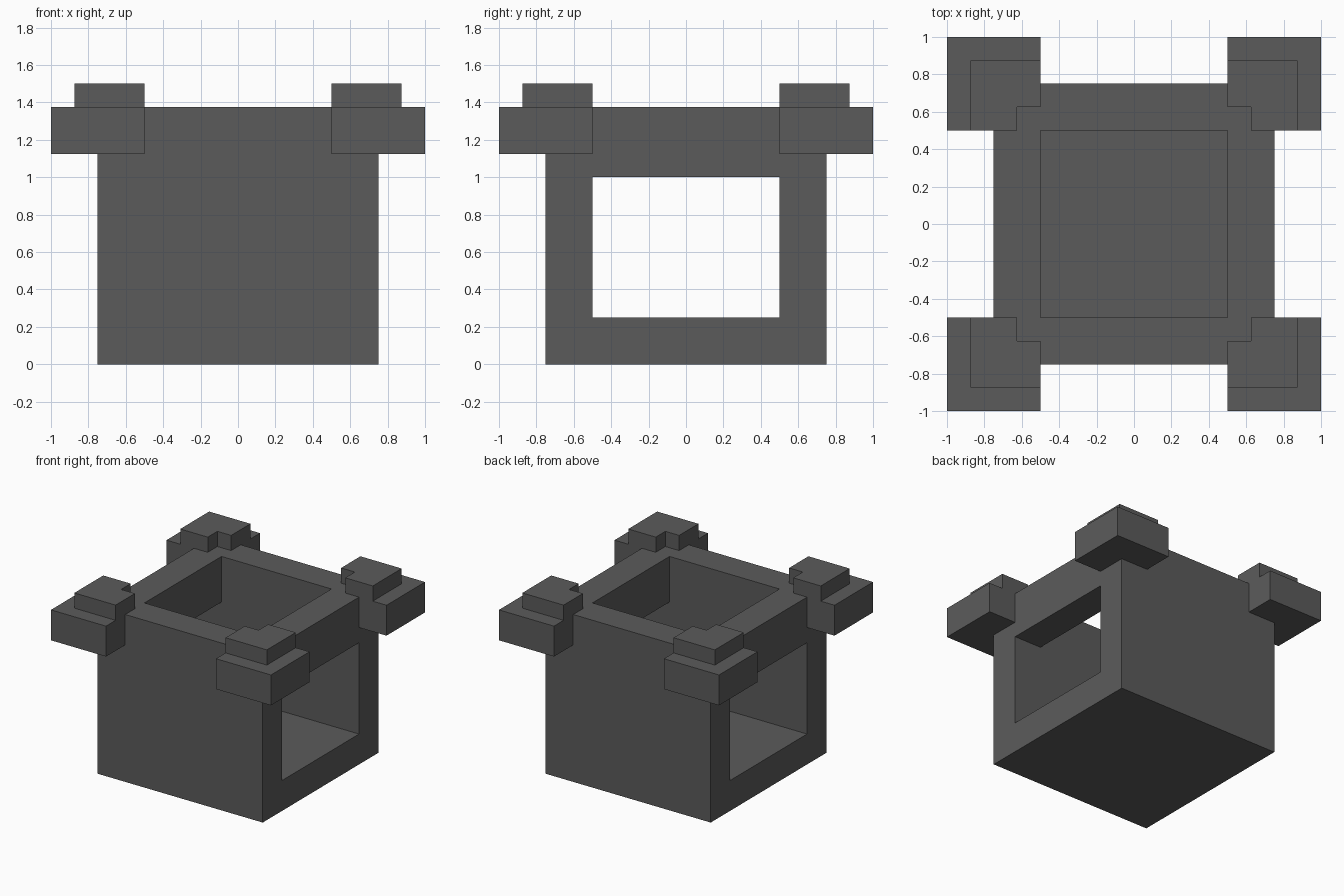
import bpy, bmesh
from mathutils import Vector

if "Cube" in bpy.data.objects:
    bpy.data.objects.remove(bpy.data.objects["Cube"])

stone = bpy.data.materials.new("dark_grey")
stone.diffuse_color = (0.105, 0.105, 0.105, 1)
stone.use_nodes = True
stone.node_tree.nodes["Principled BSDF"].inputs["Base Color"].default_value = stone.diffuse_color


def prism(name, points, extrude):
    """Extrude a flat outline of 3D points along a vector into a closed solid."""
    bm = bmesh.new()
    face = bm.faces.new([bm.verts.new(p) for p in points])
    new = bmesh.ops.extrude_face_region(bm, geom=[face])["geom"]
    verts = [v for v in new if isinstance(v, bmesh.types.BMVert)]
    bmesh.ops.translate(bm, verts=verts, vec=Vector(extrude))
    bmesh.ops.recalc_face_normals(bm, faces=bm.faces)
    mesh = bpy.data.meshes.new(name)
    bm.to_mesh(mesh)
    bm.free()
    mesh.materials.append(stone)
    obj = bpy.data.objects.new(name, mesh)
    bpy.context.collection.objects.link(obj)
    return obj


# Tower body: solid block with an open shaft and two side windows
body = prism("tower_body",
             [(-.75, -.75, 0), (.75, -.75, 0), (.75, .75, 0), (-.75, .75, 0)],
             (0, 0, 1.375))

# One T-shaped cutter: vertical shaft plus the side-to-side window passage
outline = [(-1, .25), (1, .25), (1, 1), (.5, 1), (.5, 1.6), (-.5, 1.6), (-.5, 1), (-1, 1)]
cutter = prism("opening_cutter", [(x, -.5, z) for x, z in outline], (0, 1, 0))
cutter.hide_render = True

cut = body.modifiers.new("openings", 'BOOLEAN')
cut.operation = 'DIFFERENCE'
cut.solver = 'EXACT'
cut.object = cutter
bpy.context.view_layer.objects.active = body
bpy.ops.object.modifier_apply(modifier=cut.name)
bpy.data.objects.remove(cutter)

# Corner brackets wrapping the outside, and smaller battlements on the rim
bracket = [(.5, .75), (.5, 1), (1, 1), (1, .5), (.75, .5), (.75, .75)]
merlon = [(.5, .625), (.5, .875), (.875, .875), (.875, .5), (.625, .5), (.625, .625)]
for side, sx in (("left", -1), ("right", 1)):
    for end, sy in (("front", -1), ("back", 1)):
        for part, shape, z, height in (("bracket", bracket, 1.125, .25),
                                       ("battlement", merlon, 1.375, .125)):
            prism(f"{end}_{side}_{part}",
                  [(x * sx, y * sy, z) for x, y in shape], (0, 0, height))
